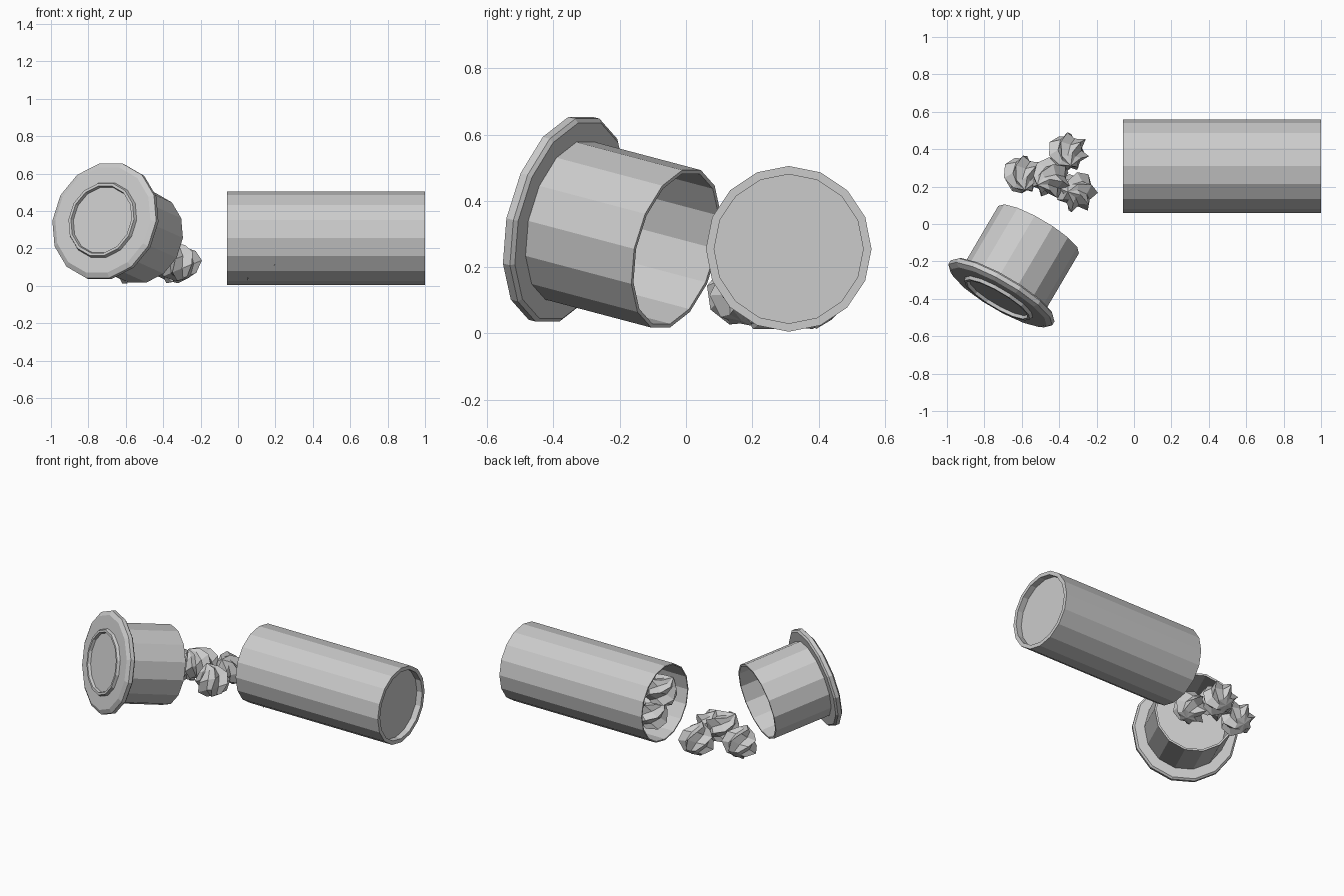
import bpy, bmesh, math, random
from mathutils import Vector, Euler

if "Cube" in bpy.data.objects:
    bpy.data.objects.remove(bpy.data.objects["Cube"])

random.seed(4)


def finish(name, bm, loc, rot):
    bmesh.ops.recalc_face_normals(bm, faces=bm.faces)
    mesh = bpy.data.meshes.new(name)
    bm.to_mesh(mesh)
    bm.free()
    ob = bpy.data.objects.new(name, mesh)
    bpy.context.collection.objects.link(ob)
    ob.location = loc
    ob.rotation_euler = rot
    return ob


def skin(bm, rings):
    # bridge successive rings of vertices; single-vertex rings are poles
    for a, b in zip(rings, rings[1:]):
        n = max(len(a), len(b))
        for i in range(n):
            j = (i + 1) % n
            if len(a) == 1:
                bm.faces.new((a[0], b[j], b[i]))
            elif len(b) == 1:
                bm.faces.new((a[i], a[j], b[0]))
            else:
                bm.faces.new((a[i], a[j], b[j], b[i]))


def lathe(name, profile, sides, loc, direction):
    # closed (radius, height) profile spun about z, then aimed along direction
    bm = bmesh.new()
    rings = []
    for r, h in profile:
        if r == 0:
            rings.append([bm.verts.new((0, 0, h))])
        else:
            rings.append([bm.verts.new((r * math.cos(2 * math.pi * i / sides),
                                        r * math.sin(2 * math.pi * i / sides), h))
                          for i in range(sides)])
    skin(bm, rings)
    rot = Vector(direction).to_track_quat('Z', 'Y').to_euler()
    return finish(name, bm, loc, rot)


def candy(name, loc, lobes=6):
    # twisted star drop with alternating ridges and grooves
    bm = bmesh.new()
    n = lobes * 2
    rings = [[bm.verts.new((0, 0, -0.095))]]
    for k, (r, h) in enumerate([(0.065, -0.085), (0.112, -0.035), (0.108, 0.025), (0.062, 0.075)]):
        ring = []
        for i in range(n):
            a = 2 * math.pi * i / n + 0.4 * k
            rr = r * (1 if i % 2 == 0 else 0.68)
            ring.append(bm.verts.new((rr * math.cos(a), rr * math.sin(a), h)))
        rings.append(ring)
    rings.append([bm.verts.new((0, 0, 0.115))])
    skin(bm, rings)
    rot = Euler([random.uniform(-0.7, 0.7), random.uniform(-0.7, 0.7), random.uniform(0, 6)])
    return finish(name, bm, loc, rot)


# Canister lying on its side, open toward -x, recessed base at +x
lathe("canister",
      [(0, 1.02), (0.225, 1.02), (0.225, 1.06), (0.25, 1.06), (0.25, 0),
       (0.242, 0), (0.242, 1.0), (0, 1.0)],
      16, (-0.06, 0.31, 0.255), (1, 0, 0))

# Hollow lid with flange and raised ring, mouth facing back and down
lathe("lid",
      [(0, 0.365), (0.238, 0.365), (0.238, 0), (0.25, 0), (0.25, 0.38),
       (0.31, 0.38), (0.322, 0.39), (0.322, 0.415), (0.295, 0.43), (0.21, 0.43),
       (0.203, 0.448), (0.188, 0.448), (0.183, 0.43), (0, 0.43)],
      14, (-0.51, -0.03, 0.255), (-0.5, -0.85, 0.225))

# Spilled candies, then the ones still inside the canister
spilled = [(-0.35, 0.38, 0.115), (-0.59, 0.26, 0.115), (-0.45, 0.24, 0.18), (-0.31, 0.17, 0.125)]
inside = [(0.05, 0.19, 0.27), (0.08, 0.25, 0.13), (0.22, 0.33, 0.125), (0.22, 0.2, 0.18)]
for i, p in enumerate(spilled):
    candy(f"spilled_candy_{i + 1}", p)
for i, p in enumerate(inside):
    candy(f"inside_candy_{i + 1}", p)
